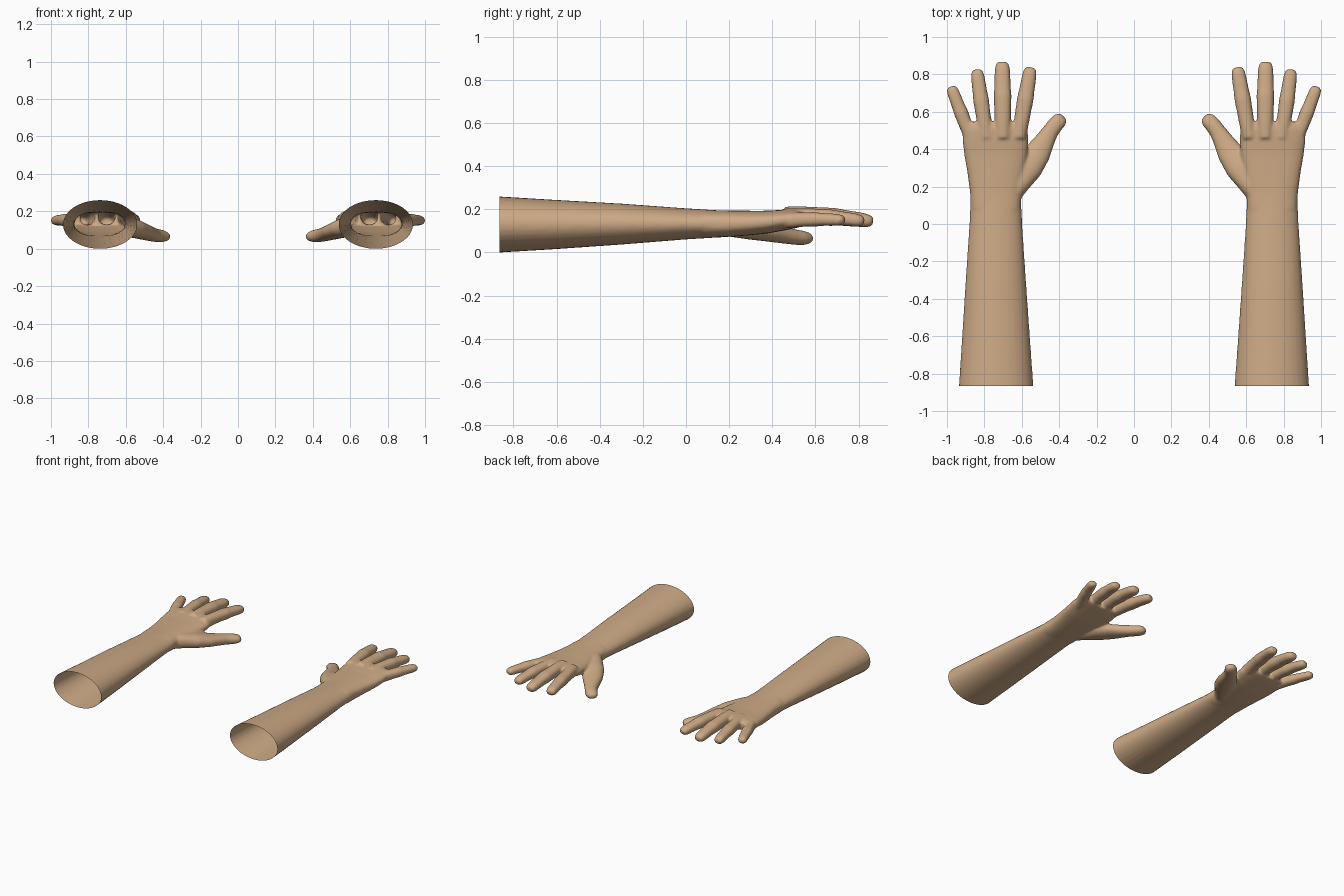
import bpy, bmesh, math
from mathutils import Vector, Matrix

if "Cube" in bpy.data.objects:
    bpy.data.objects.remove(bpy.data.objects["Cube"])

SIDES = 32
END_Y = -0.865

skin = bpy.data.materials.new("tan_skin")
skin.diffuse_color = (0.61, 0.40, 0.235, 1)
skin.use_nodes = True
skin.node_tree.nodes["Principled BSDF"].inputs["Base Color"].default_value = skin.diffuse_color


def loft(bm, stations, power=2.0):
    """Closed tube through stations (x, y, z, half width, half height, roll in degrees)."""
    pts = [Vector(s[:3]) for s in stations]
    rings = []
    for i, s in enumerate(stations):
        t = (pts[min(i + 1, len(pts) - 1)] - pts[max(i - 1, 0)]).normalized()
        side = t.cross(Vector((0, 0, 1))).normalized()
        up = side.cross(t)
        roll = Matrix.Rotation(math.radians(s[5] if len(s) > 5 else 0), 3, t)
        side, up = roll @ side, roll @ up
        ring = []
        for k in range(SIDES):
            a = 2 * math.pi * k / SIDES
            c, n = math.cos(a), math.sin(a)
            u = math.copysign(abs(c) ** (2 / power), c) * s[3]
            v = math.copysign(abs(n) ** (2 / power), n) * s[4]
            ring.append(bm.verts.new(pts[i] + side * u + up * v))
        rings.append(ring)
    for a, b in zip(rings, rings[1:]):
        for k in range(SIDES):
            j = (k + 1) % SIDES
            bm.faces.new((a[k], a[j], b[j], b[k]))
    bm.faces.new(rings[0][::-1])
    bm.faces.new(rings[-1])


def finger(bm, base, tip, wide, high, arch):
    """Finger with swollen joints and a blunt rounded tip, drooping from base to tip."""
    base, tip = Vector(base), Vector(tip)
    profile = [(0, .90, 1.05), (.2, .94, 1.02), (.4, .98, .95), (.55, 1.03, .97), (.68, .95, .85),
               (.8, .92, .82), (.9, .88, .78), (.96, .78, .66), (.99, .60, .48), (1, .40, .30)]
    st = []
    for f, w, h in profile:
        p = base.lerp(tip, f)
        p.z += arch * math.sin(math.pi * f)
        st.append((*p, wide * w, high * h))
    loft(bm, st, 2.3)


bm = bmesh.new()
# forearm, tapering to the wrist
loft(bm, [(.737, -.90, .135, .202, .133), (.737, -.865, .135, .199, .130),
          (.738, -.6, .135, .181, .114), (.739, -.3, .137, .161, .095),
          (.739, 0, .138, .141, .072), (.739, .15, .138, .135, .063),
          (.740, .24, .140, .132, .058)])
# palm
loft(bm, [(.739, .08, .138, .134, .064), (.739, .17, .138, .138, .062),
          (.738, .27, .141, .152, .058), (.739, .37, .146, .168, .053),
          (.741, .45, .155, .176, .048), (.743, .51, .162, .173, .043),
          (.743, .545, .162, .160, .034)], 2.5)
# heel of the thumb, then the thumb
loft(bm, [(.665, .14, .135, .05, .05), (.62, .21, .130, .058, .052), (.565, .30, .115, .076, .050),
          (.515, .38, .098, .070, .042), (.477, .445, .086, .054, .038),
          (.447, .495, .078, .044, .036), (.417, .535, .073, .043, .034),
          (.394, .558, .071, .040, .029), (.382, .569, .069, .031, .020),
          (.376, .575, .069, .020, .012)], 2.2)
# four fingers
finger(bm, (.617, .46, .166), (.552, .838, .150), .043, .040, .010)
finger(bm, (.701, .46, .174), (.704, .867, .148), .046, .042, .012)
finger(bm, (.789, .46, .169), (.841, .826, .150), .041, .039, .010)
finger(bm, (.857, .42, .150), (.979, .735, .155), .037, .035, .006)
bmesh.ops.recalc_face_normals(bm, faces=bm.faces)
raw = bpy.data.meshes.new("raw_arm")
bm.to_mesh(raw)
bm.free()

# fuse the parts into a single smooth skin
src = bpy.data.objects.new("raw_arm", raw)
bpy.context.collection.objects.link(src)
rm = src.modifiers.new("fuse", 'REMESH')
rm.mode = 'VOXEL'
rm.voxel_size = 0.008
sm = src.modifiers.new("soften", 'SMOOTH')
sm.factor = 0.5
sm.iterations = 7
dg = bpy.context.evaluated_depsgraph_get()
fused = bpy.data.meshes.new_from_object(src.evaluated_get(dg))
bpy.data.objects.remove(src)

# cut the elbow end open, and mirror for the other arm
for name, sx in (("right_arm", 1), ("left_arm", -1)):
    bm = bmesh.new()
    bm.from_mesh(fused)
    bmesh.ops.bisect_plane(bm, geom=bm.verts[:] + bm.edges[:] + bm.faces[:],
                           plane_co=(0, END_Y, 0), plane_no=(0, 1, 0), clear_inner=True)
    low = min(v.co.z for v in bm.verts)
    for v in bm.verts:
        v.co.x *= sx
        v.co.z -= low
    if sx < 0:
        bmesh.ops.reverse_faces(bm, faces=bm.faces)
    for f in bm.faces:
        f.smooth = True
        f.material_index = 0
    me = bpy.data.meshes.new(name)
    bm.to_mesh(me)
    bm.free()
    me.materials.append(skin)
    bpy.context.collection.objects.link(bpy.data.objects.new(name, me))
